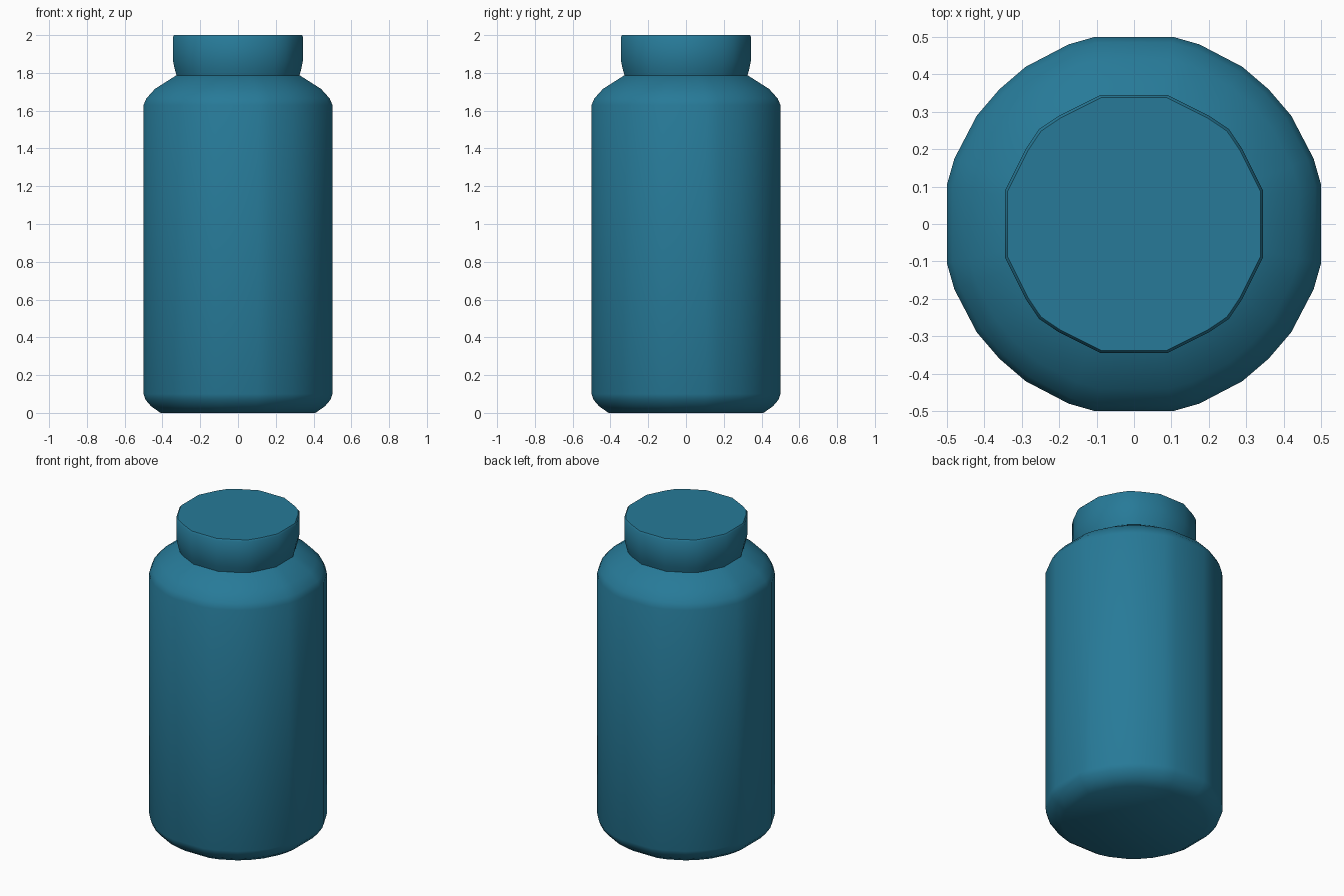
import bpy, bmesh, math

cube = bpy.data.objects.get("Cube")
if cube:
    bpy.data.objects.remove(cube, do_unlink=True)

# One teal plastic for the whole bottle
teal = bpy.data.materials.new("teal plastic")
teal.use_nodes = True
colour = (0.020, 0.195, 0.315, 1)
teal.diffuse_color = colour
teal.node_tree.nodes["Principled BSDF"].inputs["Base Color"].default_value = colour


def full_ring(quadrant):
    """Turn a quarter outline four times into a closed one."""
    pts = []
    for k in range(4):
        c, s = round(math.cos(k * math.pi / 2)), round(math.sin(k * math.pi / 2))
        pts += [(x * c - y * s, x * s + y * c) for x, y in quadrant]
    return pts


def stacked_shell(name, quadrant, profile, cap_bottom, cap_top):
    """Skin scaled copies of an outline; profile holds (half width, height)."""
    outline = full_ring(quadrant)
    n = len(outline)
    bm = bmesh.new()
    rings = [[bm.verts.new((x * r, y * r, z)) for x, y in outline] for r, z in profile]
    for low, high in zip(rings, rings[1:]):
        for i in range(n):
            j = (i + 1) % n
            bm.faces.new((low[i], low[j], high[j], high[i]))
    if cap_bottom:
        bm.faces.new(rings[0][::-1])
    if cap_top:
        bm.faces.new(rings[-1])
    mesh = bpy.data.meshes.new(name)
    bm.to_mesh(mesh)
    bm.free()
    mesh.materials.append(teal)
    obj = bpy.data.objects.new(name, mesh)
    bpy.context.collection.objects.link(obj)
    bpy.ops.object.select_all(action="DESELECT")
    obj.select_set(True)
    bpy.context.view_layer.objects.active = obj
    bpy.ops.object.shade_smooth_by_angle(angle=math.radians(40))
    return obj


# Quarter outlines at half width 1, from +x towards +y
body_quarter = [(1, 0.21), (0.96, 0.35), (0.84, 0.58), (0.72, 0.72),
                (0.58, 0.84), (0.35, 0.96), (0.21, 1)]
lid_quarter = [(1, 0.26), (0.84, 0.58), (0.735, 0.735), (0.58, 0.84), (0.26, 1)]

# Body: bevelled foot, straight wall, rounded shoulder
stacked_shell("bottle_body", body_quarter,
              [(0.41, 0), (0.46, 0.035), (0.49, 0.07), (0.5, 0.10), (0.5, 1.63),
               (0.485, 1.665), (0.44, 1.715), (0.33, 1.785), (0.31, 1.79)],
              True, False)

# Lid: tapers in at the neck, thin bevel around the flat top
stacked_shell("bottle_lid", lid_quarter,
              [(0.325, 1.785), (0.335, 1.82), (0.345, 1.87), (0.345, 1.99), (0.338, 2.0)],
              False, True)
